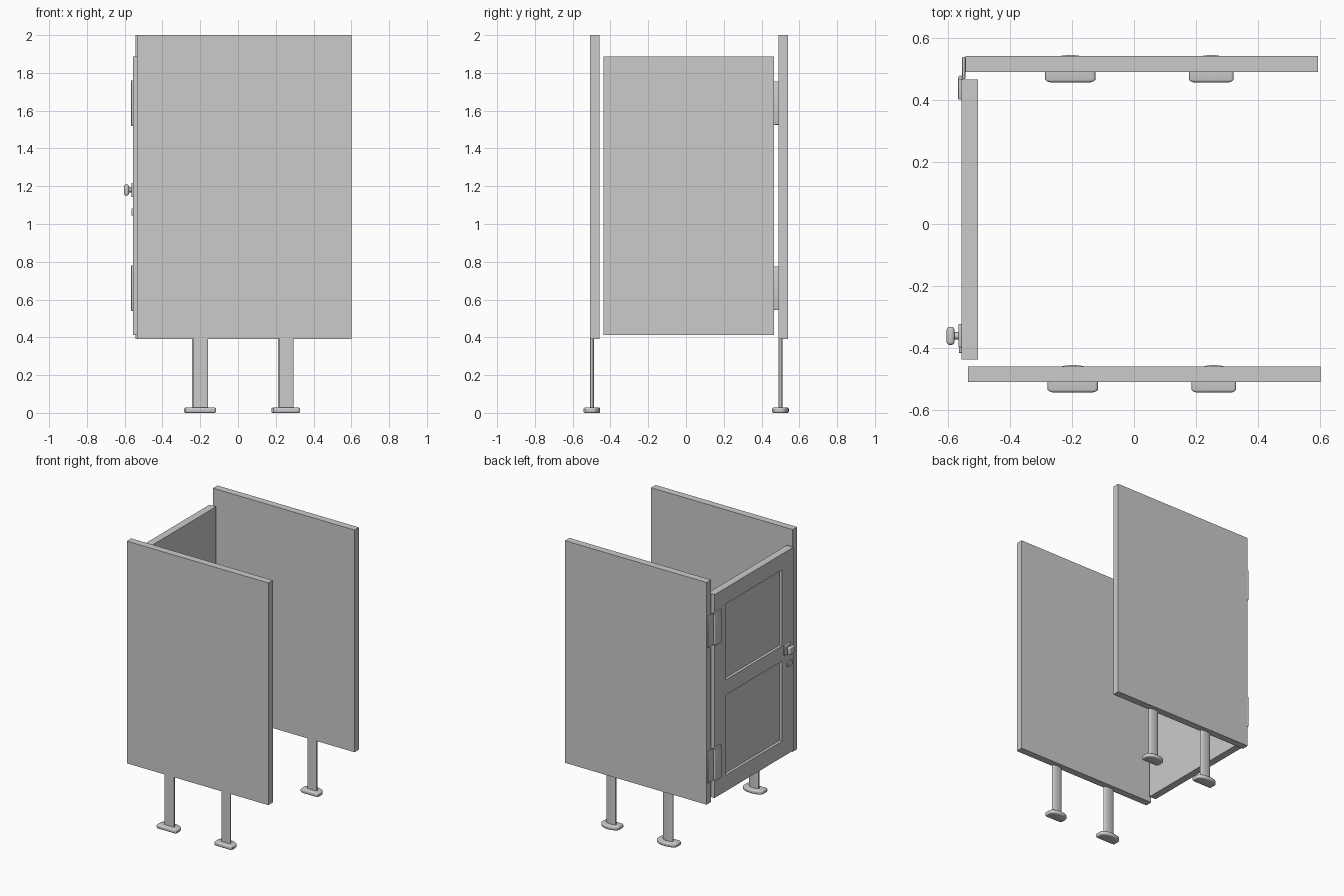
import bpy, bmesh, math

if "Cube" in bpy.data.objects:
    bpy.data.objects.remove(bpy.data.objects["Cube"])


def finish(bm, name, bevel=0.0, segs=3, smooth=False):
    bmesh.ops.recalc_face_normals(bm, faces=bm.faces)
    me = bpy.data.meshes.new(name)
    bm.to_mesh(me)
    bm.free()
    ob = bpy.data.objects.new(name, me)
    bpy.context.collection.objects.link(ob)
    bpy.ops.object.select_all(action='DESELECT')
    ob.select_set(True)
    bpy.context.view_layer.objects.active = ob
    if bevel:
        m = ob.modifiers.new("bevel", 'BEVEL')
        m.width, m.segments = bevel, segs
        m.limit_method, m.angle_limit = 'ANGLE', math.radians(40)
        bpy.ops.object.modifier_apply(modifier=m.name)
    if smooth:
        bpy.ops.object.shade_smooth_by_angle(angle=math.radians(35))
    return ob


def box(name, x, y, z, bevel=0.0, segs=3):
    bm = bmesh.new()
    bmesh.ops.create_cube(bm, size=1)
    for v in bm.verts:
        for i, (a, b) in enumerate((x, y, z)):
            v.co[i] = a + (v.co[i] + 0.5) * (b - a)
    return finish(bm, name, bevel, segs, bevel > 0)


def prism(name, x, y, z, bevel=0.0):
    """D-shaped column: flat towards -y, rounded towards +y."""
    pts = [(-1, -0.8), (-0.94, -0.95), (-0.8, -1), (0.8, -1), (0.94, -0.95), (1, -0.8)]
    pts += [(math.cos(t), 0.1 + 0.9 * math.sin(t))
            for t in (math.pi * i / 20 for i in range(21))]
    cx, cy = sum(x) / 2, sum(y) / 2
    hx, hy = (x[1] - x[0]) / 2, (y[1] - y[0]) / 2
    bm = bmesh.new()
    f = bm.faces.new([bm.verts.new((cx + px * hx, cy + py * hy, z[0])) for px, py in pts])
    ext = bmesh.ops.extrude_face_region(bm, geom=[f])["geom"]
    for v in ext:
        if isinstance(v, bmesh.types.BMVert):
            v.co.z = z[1]
    return finish(bm, name, bevel, 3, True)


def cylinder(name, center, r, depth, axis='Z'):
    bm = bmesh.new()
    bmesh.ops.create_cone(bm, cap_ends=True, segments=20, radius1=r, radius2=r, depth=depth)
    for v in bm.verts:
        if axis == 'X':
            v.co.x, v.co.z = v.co.z, v.co.x
        v.co.x += center[0]
        v.co.y += center[1]
        v.co.z += center[2]
    return finish(bm, name, smooth=True)


# side walls, each on two legs with flat feet
for side, x0, y0 in (("front", -0.535, -0.509), ("back", -0.543, 0.489)):
    box(side + "_wall", (x0, x0 + 1.135), (y0, y0 + 0.051), (0.39, 2.0))
    cy = y0 + 0.011
    for n, cx, hw, hf in ((1, -0.197, 0.038, 0.081), (2, 0.257, 0.036, 0.072)):
        cx += x0 + 0.535 if side == "back" else 0
        prism(f"{side}_leg_{n}", (cx - hw, cx + hw), (cy - 0.011, cy + 0.011), (0.02, 0.392))
        prism(f"{side}_foot_{n}", (cx - hf, cx + hf), (cy - 0.044, cy + 0.044), (0.0, 0.028), 0.009)

# door with two recessed panels on the outside
door = box("door", (-0.555, -0.502), (-0.436, 0.465), (0.413, 1.886))
for z in ((0.53, 1.11), (1.22, 1.77)):
    cut = box("panel_cutter", (-0.60, -0.535), (-0.309, 0.338), z)
    cut.hide_render = True
    m = door.modifiers.new("recess", 'BOOLEAN')
    m.operation, m.object, m.solver = 'DIFFERENCE', cut, 'EXACT'
    bpy.context.view_layer.objects.active = door
    bpy.ops.object.modifier_apply(modifier=m.name)
    bpy.data.objects.remove(cut)

# hinges: leaf on the door, leaf on the wall, and the pin
for n, z in (("lower", 0.66), ("upper", 1.64)):
    box(n + "_hinge_door_leaf", (-0.566, -0.553), (0.40, 0.467), (z - 0.12, z + 0.12), 0.003, 2)
    box(n + "_hinge_wall_leaf", (-0.553, -0.543), (0.466, 0.538), (z - 0.115, z + 0.115), 0.003, 2)
    cylinder(n + "_hinge_pin", (-0.558, 0.469, z), 0.009, 0.22)

# door knob and lock plate
ky, kz = -0.36, 1.18
box("knob_plate", (-0.565, -0.553), (ky - 0.038, ky + 0.038), (kz - 0.038, kz + 0.038), 0.005)
cylinder("knob_stem", (-0.573, ky, kz), 0.012, 0.03, 'X')
box("knob", (-0.603, -0.578), (ky - 0.029, ky + 0.029), (kz - 0.029, kz + 0.029), 0.009)
box("lock_plate", (-0.564, -0.553), (-0.415, -0.365), (1.045, 1.082), 0.003, 2)
